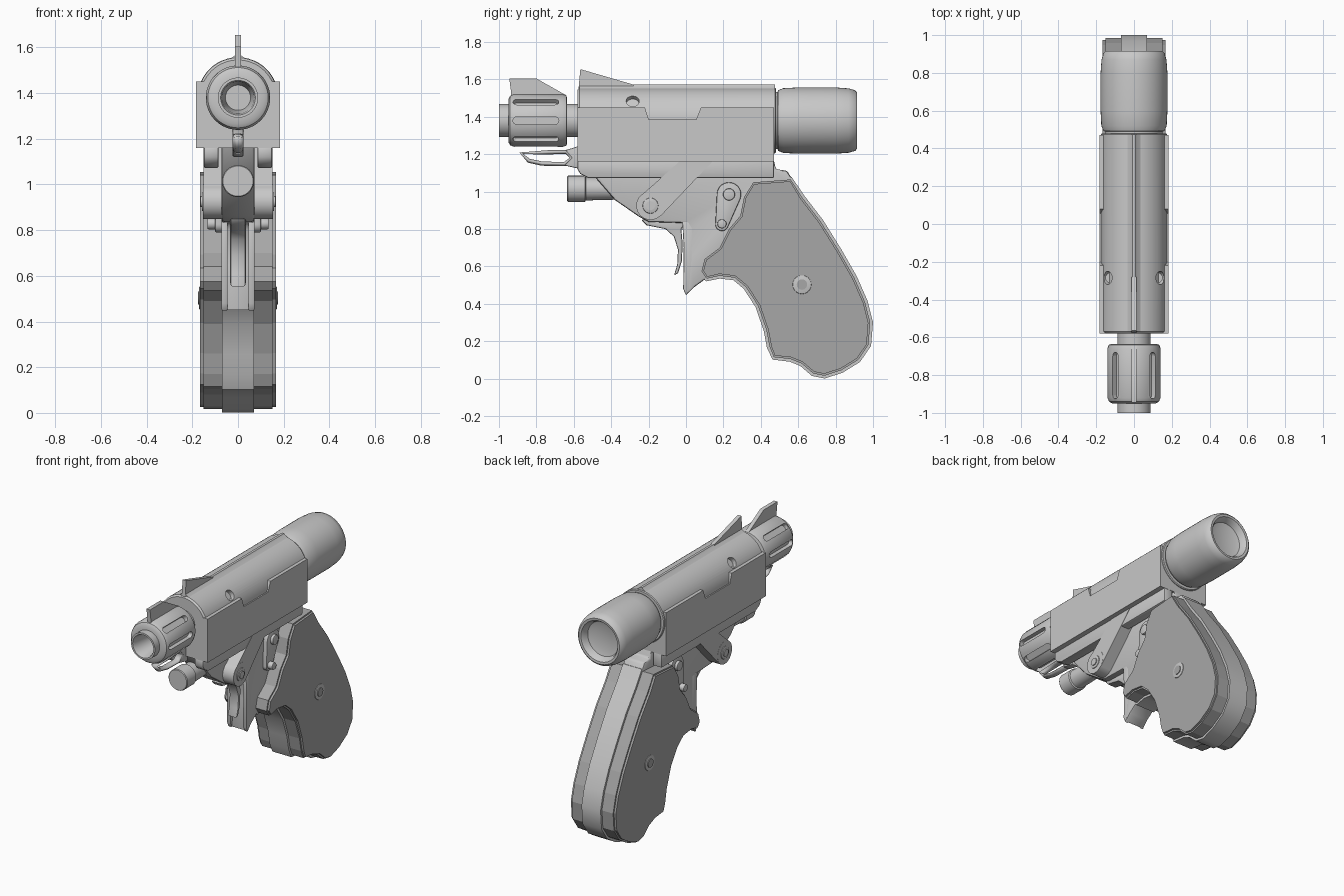
import bpy, bmesh, math
from mathutils import Matrix, Vector

if "Cube" in bpy.data.objects:
    bpy.data.objects.remove(bpy.data.objects["Cube"])

AX = 1.38  # height of barrel axis


def material(name, v):
    m = bpy.data.materials.new(name)
    m.diffuse_color = (v, v, v, 1)
    m.use_nodes = True
    m.node_tree.nodes["Principled BSDF"].inputs["Base Color"].default_value = m.diffuse_color
    return m


METAL = material("light grey metal", 0.58)
GRIP = material("dark grey grip", 0.39)


def finish(name, bm, mat=METAL, smooth=True, bevel=0.0, segs=2):
    bmesh.ops.recalc_face_normals(bm, faces=bm.faces[:])
    me = bpy.data.meshes.new(name)
    bm.to_mesh(me)
    bm.free()
    me.materials.append(mat)
    ob = bpy.data.objects.new(name, me)
    bpy.context.collection.objects.link(ob)
    if bevel:
        b = ob.modifiers.new("bevel", 'BEVEL')
        b.width, b.segments = bevel, segs
        b.limit_method, b.angle_limit = 'ANGLE', math.radians(50)
        apply_mods(ob)
    if smooth:
        activate(ob)
        bpy.ops.object.shade_smooth_by_angle(angle=math.radians(35))
    return ob


def activate(ob):
    bpy.ops.object.select_all(action='DESELECT')
    ob.select_set(True)
    bpy.context.view_layer.objects.active = ob


def apply_mods(ob):
    activate(ob)
    for m in list(ob.modifiers):
        bpy.ops.object.modifier_apply(modifier=m.name)


def add_prism(bm, pts, x0, x1, mat=Matrix()):
    a = [bm.verts.new(mat @ Vector((x0, y, z))) for y, z in pts]
    b = [bm.verts.new(mat @ Vector((x1, y, z))) for y, z in pts]
    bm.faces.new(a)
    bm.faces.new(b[::-1])
    n = len(pts)
    for i in range(n):
        j = (i + 1) % n
        bm.faces.new((a[i], b[i], b[j], a[j]))


def prism(name, pts, x0, x1, both=False, **kw):
    bm = bmesh.new()
    add_prism(bm, pts, x0, x1)
    if both:
        add_prism(bm, pts, -x0, -x1)
    return finish(name, bm, **kw)


def lathe(name, prof, z=AX, closed=False, n=48):
    """Revolve (y, radius) points about a horizontal axis running front to back."""
    bm = bmesh.new()
    rings = []
    for y, r in prof:
        if r == 0:
            rings.append([bm.verts.new((0, y, z))] * n)
        else:
            rings.append([bm.verts.new((r * math.cos(t), y, z + r * math.sin(t)))
                          for t in (2 * math.pi * k / n for k in range(n))])
    pairs = list(zip(rings, rings[1:])) + ([(rings[-1], rings[0])] if closed else [])
    for a, b in pairs:
        for k in range(n):
            l = (k + 1) % n
            bm.faces.new(list(dict.fromkeys((a[k], a[l], b[l], b[k]))))
    return finish(name, bm)


def capsule(c1, r1, c2, r2, n=12):
    """Outline wrapped around two circles."""
    d = Vector(c2) - Vector(c1)
    a = math.atan2(d.y, d.x)
    h = math.acos((r1 - r2) / d.length)
    pts = []
    for c, r, s, e in ((c2, r2, a - h, a + h), (c1, r1, a + h, a - h + 2 * math.pi)):
        for k in range(n + 1):
            t = s + (e - s) * k / n
            pts.append((c[0] + r * math.cos(t), c[1] + r * math.sin(t)))
    return pts


def circle(y, z, r, n=24):
    return [(y + r * math.cos(2 * math.pi * k / n), z + r * math.sin(2 * math.pi * k / n)) for k in range(n)]


def offset(pts, d):
    """Grow a counter- or clockwise outline by d."""
    n = len(pts)
    area = sum(pts[i - 1][0] * pts[i][1] - pts[i][0] * pts[i - 1][1] for i in range(n))
    s = 1 if area > 0 else -1
    out = []
    for i, (y, z) in enumerate(pts):
        t = Vector(pts[(i + 1) % n]) - Vector(pts[i - 1])
        t.normalize()
        out.append((y + s * d * t.y, z - s * d * t.x))
    return out


def cut(ob, bm):
    cutter = finish("cutter", bm, smooth=False)
    cutter.hide_render = True
    b = ob.modifiers.new("cut", 'BOOLEAN')
    b.operation, b.solver, b.object = 'DIFFERENCE', 'EXACT', cutter
    apply_mods(ob)
    bpy.data.objects.remove(cutter)
    activate(ob)
    bpy.ops.object.shade_smooth_by_angle(angle=math.radians(35))


# barrel with tapered bore
lathe("barrel", [(-0.84, 0), (-0.84, 0.055), (-0.985, 0.07), (-1, 0.076), (-1, 0.088), (-0.55, 0.088), (-0.55, 0)])

# slotted muzzle sleeve
sleeve = lathe("muzzle_sleeve", [(-0.95, 0.08), (-0.95, 0.115), (-0.94, 0.132), (-0.92, 0.141),
                                 (-0.66, 0.141), (-0.64, 0.134), (-0.635, 0.12), (-0.635, 0.08)], closed=True)
bm = bmesh.new()
slot = capsule((-0.905, 0), 0.02, (-0.7, 0), 0.0199, 8)
for k in range(8):
    if k != 2:
        M = Matrix.Translation((0, 0, AX)) @ Matrix.Rotation(-k * math.pi / 4, 4, 'Y')
        add_prism(bm, slot, 0.112, 0.2, M)
cut(sleeve, bm)

# sights
prism("front_sight", [(-0.935, 1.48), (-0.935, 1.53), (-0.945, 1.605), (-0.80, 1.605), (-0.64, 1.515), (-0.64, 1.48)],
      -0.013, 0.013)
prism("rear_sight", [(-0.58, 1.5), (-0.575, 1.545), (-0.565, 1.655), (-0.28, 1.572), (-0.28, 1.5)], -0.013, 0.013)

# receiver tube with two drilled holes
tube = lathe("receiver_tube", [(-0.58, 0), (-0.58, 0.165), (-0.57, 0.175), (0.475, 0.175), (0.48, 0.17), (0.48, 0)], n=64)
bm = bmesh.new()
for s in (1, -1):
    d = Vector((s, 0, 0.75)).normalized()
    M = Matrix.Translation(Vector((0, -0.285, AX)) + d * 0.19) @ d.to_track_quat('Z', 'Y').to_matrix().to_4x4()
    bmesh.ops.create_cone(bm, cap_ends=True, segments=24, radius1=0.035, radius2=0.035, depth=0.09, matrix=M)
cut(tube, bm)

# raised top rib, flared at its foot
bm = bmesh.new()
sec = [(-0.06, 1.53), (-0.035, 1.551), (-0.015, 1.563), (-0.008, 1.572),
       (0.008, 1.572), (0.015, 1.563), (0.035, 1.551), (0.06, 1.53)]
R = Matrix(((0, 1, 0, 0), (1, 0, 0, 0), (0, 0, 1, 0), (0, 0, 0, 1)))
add_prism(bm, sec, -0.57, 0.475, R)
finish("top_rib", bm)

# square housing with notched top edge
prism("housing", [(-0.58, 1.16), (0.47, 1.16), (0.47, 1.45), (0.08, 1.45), (0.055, 1.387),
                  (-0.2, 1.387), (-0.22, 1.45), (-0.58, 1.45)], -0.183, 0.183, smooth=False)
prism("lower_rail", [(-0.58, 1.165), (-0.58, 1.12), (-0.565, 1.095), (-0.52, 1.072), (0.47, 1.072), (0.47, 1.165)],
      0.085, 0.15, both=True, bevel=0.008)

# rear cylinder with dished end
lathe("rear_cylinder", [(0.46, 0), (0.46, 0.152), (0.49, 0.152), (0.492, 0.162), (0.52, 0.173), (0.6, 0.177),
                        (0.8, 0.177), (0.87, 0.172), (0.905, 0.162), (0.915, 0.15), (0.913, 0.135),
                        (0.9, 0.125), (0.87, 0.115), (0.86, 0.08), (0.857, 0)])

# plunger below the barrel
lathe("plunger", [(-0.635, 0), (-0.635, 0.066), (-0.63, 0.07), (-0.54, 0.07), (-0.535, 0.062), (-0.3, 0.056), (-0.3, 0)],
      z=1.015)

# flat loop under the barrel
cu = bpy.data.curves.new("barrel_loop", 'CURVE')
cu.dimensions = '3D'
cu.bevel_depth, cu.bevel_resolution = 0.012, 3
path = [(-0.88, 1.205), (-0.74, 1.21), (-0.64, 1.213), (-0.61, 1.18), (-0.65, 1.147), (-0.77, 1.15), (-0.84, 1.165)]
sp = cu.splines.new('POLY')
sp.points.add(len(path) - 1)
for p, (y, z) in zip(sp.points, path):
    p.co = (0, y, z, 1)
sp.use_cyclic_u = True
loop = bpy.data.objects.new("barrel_loop", cu)
bpy.context.collection.objects.link(loop)
loop.scale.x = 2
cu.materials.append(METAL)
prism("loop_mount", [(-0.65, 1.14), (-0.56, 1.12), (-0.56, 1.25), (-0.6, 1.235), (-0.645, 1.222), (-0.61, 1.18)],
      -0.024, 0.024, bevel=0.006)

# main frame, sloping down to the spur in front of the grip
prism("frame", [(-0.55, 1.17), (-0.48, 1.07), (-0.38, 0.955), (-0.25, 0.865), (-0.2, 0.838), (0.0, 0.832),
                (0.02, 0.8), (0.018, 0.65), (0.0, 0.445), (0.045, 0.49), (0.1, 0.53), (0.3, 0.6), (0.42, 0.9),
                (0.61, 1.0), (0.54, 1.112), (0.48, 1.12), (0.47, 1.17)], -0.073, 0.073, bevel=0.012)
prism("trigger", [(-0.24, 0.85), (-0.21, 0.82), (-0.11, 0.8), (-0.065, 0.76), (-0.043, 0.69), (-0.047, 0.61), (-0.065, 0.55),
                  (-0.042, 0.565), (-0.022, 0.63), (-0.018, 0.72), (-0.025, 0.8), (0.01, 0.85)],
      -0.034, 0.034, bevel=0.008)
prism("spur_side", [(-0.02, 0.84), (-0.012, 0.7), (-0.015, 0.48), (0.0, 0.445), (0.04, 0.5), (0.04, 0.84)],
      0.045, 0.073, both=True, bevel=0.006)

# linking arms, pivots and levers on both sides
prism("link_arm", [(-0.245, 0.975), (-0.03, 1.165), (0.145, 1.165), (-0.135, 0.87)], 0.065, 0.152, both=True)
prism("arm_pivot", circle(-0.19, 0.925, 0.076, 32), 0.065, 0.153, both=True)
prism("pivot_washer", circle(-0.19, 0.925, 0.042), 0.1, 0.158, both=True, bevel=0.004)
prism("pivot_screw", circle(-0.19, 0.925, 0.024), 0.1, 0.164, both=True)
prism("side_lever", capsule((0.23, 0.985), 0.065, (0.192, 0.825), 0.035), 0.06, 0.1, both=True, bevel=0.006)
prism("lever_screw", circle(0.23, 0.985, 0.032), 0.08, 0.118, both=True, bevel=0.005)
prism("lever_pin", circle(0.192, 0.828, 0.024), 0.08, 0.134, both=True, bevel=0.005)

# grip: metal backbone strip between two dark panels
OUT = [(0.36, 1.05), (0.56, 1.065), (0.62, 0.97), (0.72, 0.84), (0.82, 0.68), (0.9, 0.54), (0.957, 0.41),
       (0.985, 0.30), (0.975, 0.18), (0.92, 0.10), (0.83, 0.045), (0.74, 0.016), (0.68, 0.028), (0.62, 0.08),
       (0.56, 0.105), (0.47, 0.115), (0.447, 0.17), (0.43, 0.26), (0.385, 0.39), (0.32, 0.49), (0.26, 0.54),
       (0.18, 0.55), (0.11, 0.535), (0.083, 0.575), (0.1, 0.64), (0.18, 0.70), (0.23, 0.80), (0.29, 0.87), (0.31, 0.97)]
prism("grip_backbone", offset(OUT, 0.015), -0.07, 0.07)
prism("grip_panel", OUT, 0.066, 0.152, both=True, mat=GRIP, smooth=False)
prism("grip_panel_face", offset(OUT, -0.01), 0.15, 0.166, both=True, mat=GRIP, smooth=False)
prism("grip_washer", circle(0.62, 0.503, 0.05, 32), 0.15, 0.17, both=True, bevel=0.003)
prism("grip_screw", circle(0.62, 0.503, 0.028), 0.15, 0.175, both=True, mat=GRIP)
